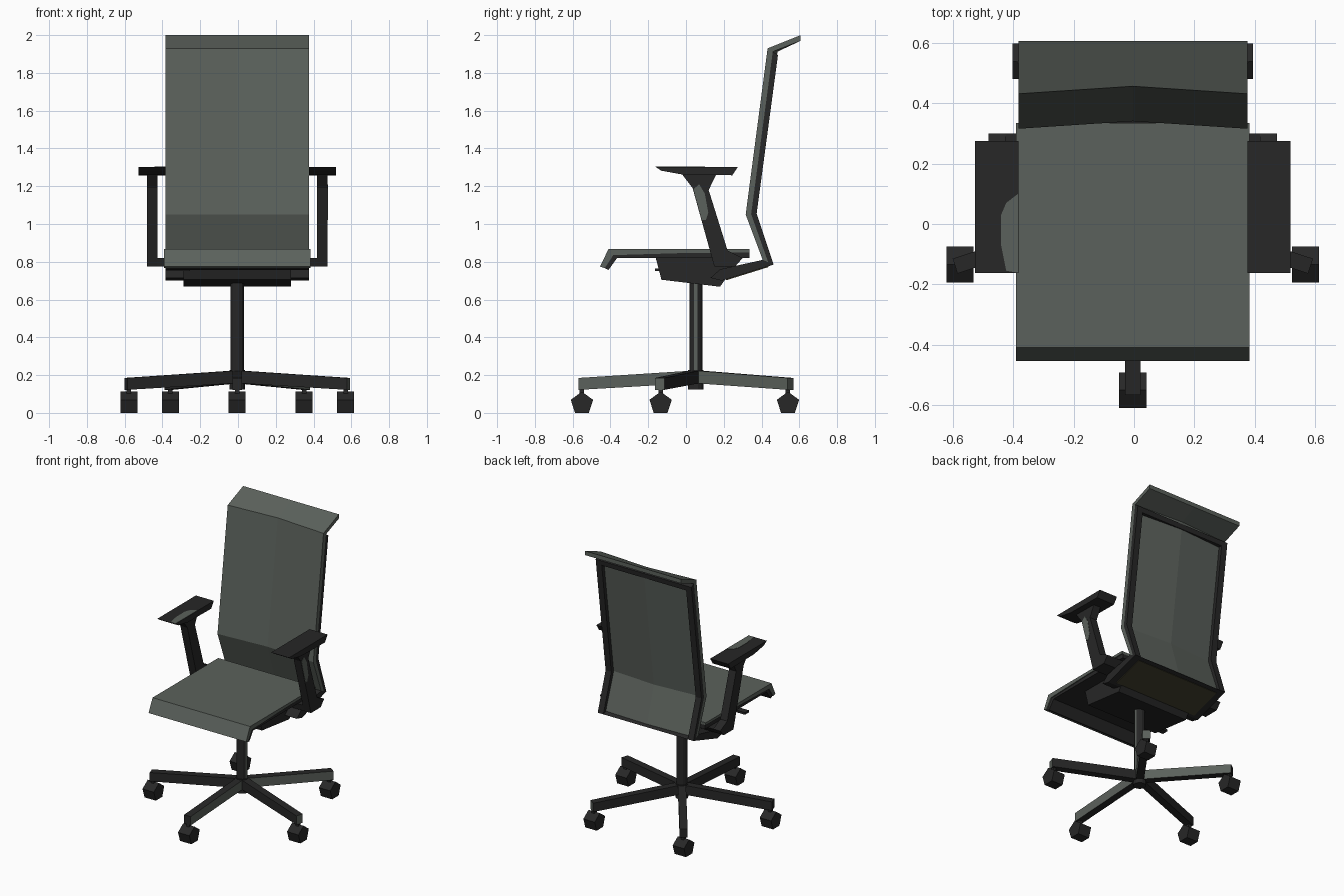
import bpy, bmesh, math
from mathutils import Matrix, Vector

if "Cube" in bpy.data.objects:
    bpy.data.objects.remove(bpy.data.objects["Cube"], do_unlink=True)

CX = -0.004            # sideways centre of the chair
HUB_Y = 0.052          # centre of the swivel base


def material(name, rgb):
    m = bpy.data.materials.new(name)
    m.use_nodes = True
    m.diffuse_color = (*rgb, 1)
    bsdf = next(n for n in m.node_tree.nodes if n.type == "BSDF_PRINCIPLED")
    bsdf.inputs["Base Color"].default_value = (*rgb, 1)
    bsdf.inputs["Roughness"].default_value = 0.7
    return m


FABRIC = material("grey fabric", (0.105, 0.120, 0.106))
PLASTIC = material("black plastic", (0.020, 0.020, 0.020))
OLIVE = material("dark olive panel", (0.050, 0.046, 0.025))


def loft(name, sections, mats, matrix=None, rule=None):
    """Join equal (y, z) outlines placed at increasing x into one solid."""
    bm = bmesh.new()
    rings = [[bm.verts.new((x + CX, y, z)) for y, z in poly] for x, poly in sections]
    n = len(rings[0])
    for a, b in zip(rings, rings[1:]):
        for i in range(n):
            j = (i + 1) % n
            bm.faces.new((a[i], a[j], b[j], b[i]))
    bm.faces.new(rings[0])
    bm.faces.new(rings[-1][::-1])
    if matrix:
        bm.transform(matrix)
    bmesh.ops.recalc_face_normals(bm, faces=bm.faces)
    bm.normal_update()
    if rule:
        for f in bm.faces:
            f.material_index = rule(f)
    me = bpy.data.meshes.new(name)
    bm.to_mesh(me)
    bm.free()
    for m in mats:
        me.materials.append(m)
    ob = bpy.data.objects.new(name, me)
    bpy.context.collection.objects.link(ob)
    return ob


def prism(name, x0, x1, poly, mat, **kw):
    return loft(name, [(x0, poly), (x1, poly)], [mat], **kw)


def between(a, b, t):
    return [tuple(Vector(p).lerp(Vector(q), t)) for p, q in zip(a, b)]


# Backrest: front and rear lines from the headrest tip to the lower elbow
front = [(0.607, 2.0), (0.432, 1.93), (0.316, 1.05), (0.406, 0.81)]
rear = [(0.607, 1.97), (0.487, 1.895), (0.374, 1.055), (0.464, 0.785)]
middle = between(front, rear, 0.5)
hollow = [0, 0.025, 0.025, 0.012]


def back_outline(depth):
    f = [(y + h * depth, z) for (y, z), h in zip(front, hollow)]
    m = [(y + h * depth, z) for (y, z), h in zip([rear[0]] + middle[1:], hollow)]
    return f + m[::-1]


loft("backrest", [(-0.38, back_outline(0)), (0, back_outline(1)), (0.38, back_outline(0))], [FABRIC])

for side, x0, x1 in (("right", -0.38, -0.335), ("left", 0.335, 0.38)):
    prism("back_rail_" + side, x0, x1, middle[1:] + rear[:0:-1], PLASTIC)

# Crossbar behind the headrest bend
prism("back_top_bar", -0.335, 0.335,
      [middle[1], rear[1], (0.482, 1.86), (0.452, 1.86)], PLASTIC)

# Tray that carries the backrest under the seat, with its lower panel
prism("back_tray", -0.38, 0.38,
      [(0.406, 0.81), (0.464, 0.785), (0.19, 0.70), (0.13, 0.715), (0.18, 0.76)], PLASTIC)
prism("back_tray_panel", -0.33, 0.33,
      [(0.435, 0.777), (0.437, 0.772), (0.212, 0.702), (0.21, 0.708)], OLIVE)

# Seat cushion with a bent front lip, over a dark shell
prism("seat", -0.387, 0.387,
      [(-0.455, 0.775), (-0.41, 0.868), (0.335, 0.868), (0.335, 0.85),
       (-0.02, 0.846), (-0.385, 0.835), (-0.43, 0.766)], FABRIC)
prism("seat_shell", -0.38, 0.38,
      [(-0.43, 0.766), (-0.385, 0.835), (-0.02, 0.846), (0.335, 0.85),
       (0.335, 0.82), (-0.365, 0.82), (-0.41, 0.757)], PLASTIC)

# Tilt mechanism and its lever
prism("tilt_mechanism", -0.285, 0.285,
      [(-0.16, 0.82), (0.29, 0.82), (0.18, 0.668), (-0.13, 0.705)], PLASTIC)
prism("tilt_lever", -0.38, -0.25,
      [(-0.165, 0.765), (-0.12, 0.765), (-0.12, 0.75), (-0.165, 0.75)], PLASTIC)

# Armrests
post = [(-0.02, 1.262), (0.16, 1.262), (0.12, 1.18), (0.22, 0.86), (0.30, 0.82),
        (0.26, 0.775), (0.15, 0.775), (0.035, 1.19)]
pad = [(-0.163, 1.303), (0.275, 1.303), (0.245, 1.258), (-0.02, 1.262), (-0.13, 1.282)]
bracket = [(0.14, 0.82), (0.30, 0.82), (0.26, 0.775), (0.15, 0.775)]
for side, s in (("right", -1), ("left", 1)):
    for part, a, b, poly in (("arm_post_", 0.422, 0.478, post),
                             ("arm_pad_", 0.38, 0.523, pad),
                             ("arm_bracket_", 0.27, 0.425, bracket)):
        prism(part + side, *sorted((s * a, s * b)), poly, PLASTIC)

# Light inlays on the armrests
loft("arm_pad_inlay",
     [(-0.437, [(-0.07, 1.302), (0.03, 1.302), (0.03, 1.305), (-0.07, 1.305)]),
      (-0.42, [(-0.155, 1.302), (0.07, 1.302), (0.07, 1.305), (-0.155, 1.305)]),
      (-0.381, [(-0.162, 1.302), (0.1, 1.302), (0.1, 1.305), (-0.162, 1.305)])], [FABRIC])
prism("arm_post_inlay", 0.476, 0.480,
      [(0.04, 1.185), (0.07, 1.21), (0.10, 1.16), (0.118, 1.06), (0.105, 1.02), (0.085, 1.02)], FABRIC)

# Column and hub
def ring(radius, n=12):
    return [(radius * math.cos((k + 0.5) * math.tau / n),
             radius * math.sin((k + 0.5) * math.tau / n)) for k in range(n)]


def upright(name, radius, z0, z1, rule=None):
    # Outlines are laid along x, then stood upright on the hub
    stand = Matrix.Translation((CX, HUB_Y, 0)) @ Matrix.Rotation(-math.pi / 2, 4, "Y") \
        @ Matrix.Translation((-CX, 0, 0))
    return loft(name, [(z0, ring(radius)), (z1, ring(radius))], [PLASTIC, FABRIC],
                matrix=stand, rule=rule)


upright("column", 0.036, 0.2, 0.69, rule=lambda f: int(f.normal.x > 0.95))
upright("hub", 0.042, 0.125, 0.226)

# Five-star base with casters
leg = [(0, 0.225), (-0.62, 0.185), (-0.62, 0.122), (0, 0.158)]
wheel = [(0.062 * math.sin(k * math.tau / 5), 0.05 + 0.062 * math.cos(k * math.tau / 5))
         for k in range(5)]
low = min(z for _, z in wheel)
for k in range(5):
    a = k * math.tau / 5
    place = Matrix.Translation((CX, HUB_Y, 0)) @ Matrix.Rotation(a, 4, "Z") \
        @ Matrix.Translation((-CX, 0, 0))
    loft(f"base_leg_{k + 1}", [(-0.026, leg), (0.026, leg)], [PLASTIC, FABRIC],
         matrix=place, rule=lambda f: int(f.normal.x > 0.5))
    x, y = 0.603 * math.sin(a), HUB_Y - 0.603 * math.cos(a)
    prism(f"caster_{k + 1}", x - 0.045, x + 0.045,
          [(y + u, z - low) for u, z in wheel], PLASTIC)
    prism(f"caster_pin_{k + 1}", x - 0.012, x + 0.012,
          [(y - 0.012, 0.09), (y + 0.012, 0.09), (y + 0.012, 0.135), (y - 0.012, 0.135)], PLASTIC)
